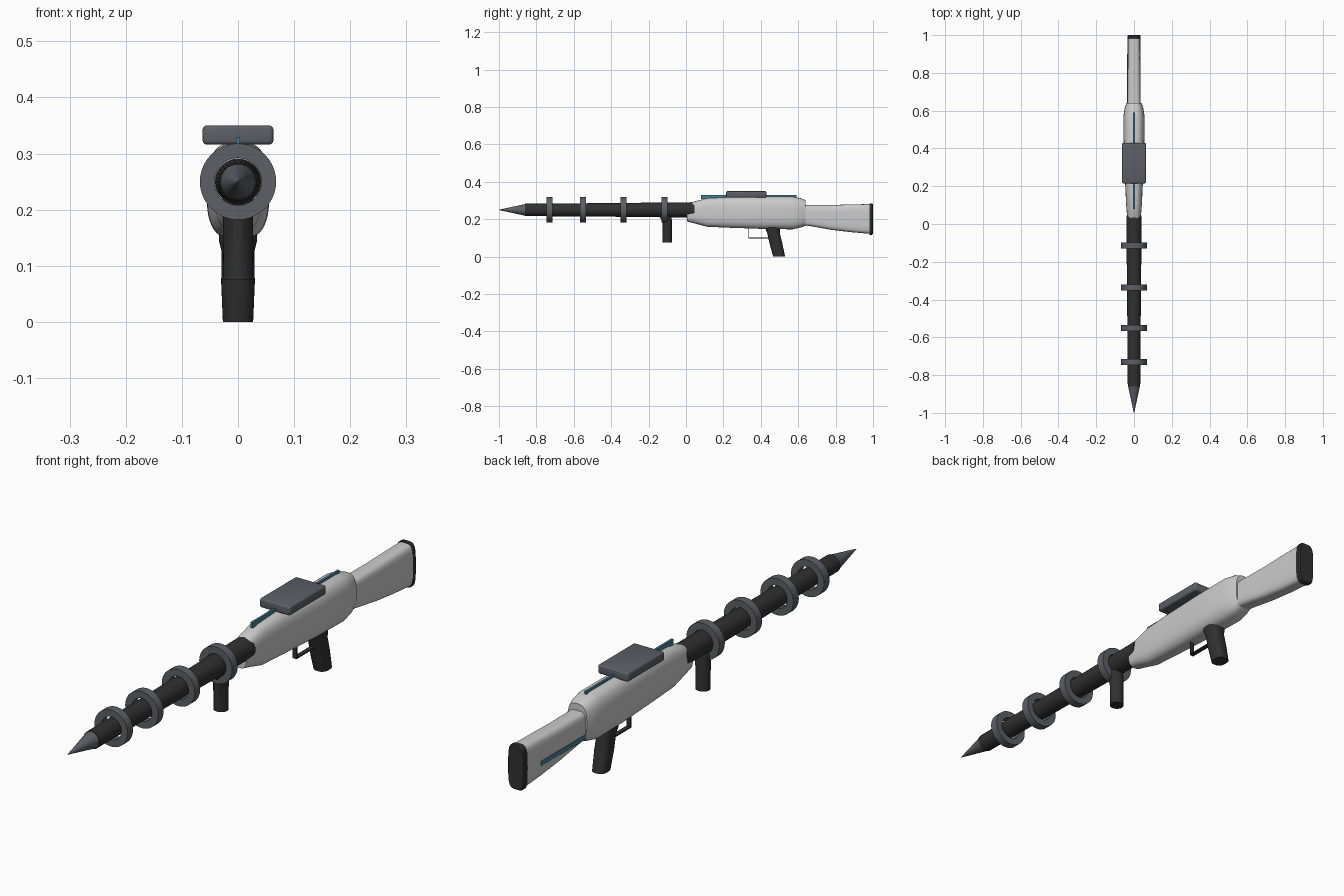
import bpy, bmesh
from math import cos, sin, pi, copysign

if "Cube" in bpy.data.objects:
    bpy.data.objects.remove(bpy.data.objects["Cube"])


def material(name, r, g, b):
    m = bpy.data.materials.new(name)
    m.diffuse_color = (r, g, b, 1)
    m.use_nodes = True
    m.node_tree.nodes["Principled BSDF"].inputs["Base Color"].default_value = m.diffuse_color
    return m


LIGHT = material("light_grey", 0.6, 0.6, 0.62)
BLACK = material("black", 0.03, 0.03, 0.03)
STEEL = material("dark_steel", 0.11, 0.115, 0.135)
TEAL = material("teal", 0.06, 0.22, 0.3)


def finish(name, bm, mat, angle=35):
    bmesh.ops.recalc_face_normals(bm, faces=bm.faces)
    me = bpy.data.meshes.new(name)
    bm.to_mesh(me)
    bm.free()
    ob = bpy.data.objects.new(name, me)
    bpy.context.collection.objects.link(ob)
    me.materials.append(mat)
    bpy.ops.object.select_all(action='DESELECT')
    ob.select_set(True)
    bpy.context.view_layer.objects.active = ob
    bpy.ops.object.shade_smooth_by_angle(angle=angle * pi / 180)
    return ob


def loft(name, sections, mat, axis='Y', power=2, sides=32, closed=False):
    """Superellipse sections: (position, centre, half height, half width)."""
    bm = bmesh.new()
    rings = []
    for pos, mid, h, w in sections:
        ring = []
        for i in range(sides):
            c, s = cos(2 * pi * i / sides), sin(2 * pi * i / sides)
            x = w * copysign(abs(c) ** (2 / power), c)
            v = mid + h * copysign(abs(s) ** (2 / power), s)
            ring.append(bm.verts.new((x, pos, v) if axis == 'Y' else (x, v, pos)))
        rings.append(ring)
    pairs = list(zip(rings, rings[1:])) + ([(rings[-1], rings[0])] if closed else [])
    for a, b in pairs:
        for i in range(sides):
            j = (i + 1) % sides
            bm.faces.new((a[i], a[j], b[j], b[i]))
    if not closed:
        bm.faces.new(rings[0])
        bm.faces.new(rings[-1])
    return finish(name, bm, mat)


def span(y, bottom, top, w):
    return (y, (bottom + top) / 2, (top - bottom) / 2, w)


def box(name, lo, hi, mat, bevel=0):
    bm = bmesh.new()
    bmesh.ops.create_cube(bm, size=1)
    for v in bm.verts:
        v.co = [(a + b) / 2 + c * (b - a) for a, b, c in zip(lo, hi, v.co)]
    if bevel:
        bmesh.ops.bevel(bm, geom=bm.edges[:], offset=bevel, segments=3,
                        profile=0.5, affect='EDGES')
    return finish(name, bm, mat)


# Barrel, pointed tip and rings
Z = 0.25
loft("barrel", [(-0.86, Z, 0.033, 0.033), (-0.45, Z, 0.036, 0.036),
                (0.045, Z, 0.041, 0.041)], BLACK)
loft("barrel_tip", [(-1, Z, 0.001, 0.001), (-0.86, Z, 0.031, 0.031),
                    (-0.85, Z, 0.033, 0.033)], STEEL)
for n, y in enumerate((-0.73, -0.55, -0.335, -0.115)):
    r, q, d = 0.068, 0.042, 0.016
    loft(f"barrel_ring_{n + 1}", [(y - d, Z, q, q), (y - d, Z, r, r),
                                  (y + d, Z, r, r), (y + d, Z, q, q)],
         STEEL, sides=40, closed=True)

# Receiver and stock
loft("receiver", [span(0.005, 0.188, 0.278, 0.032), span(0.045, 0.178, 0.295, 0.037),
                  span(0.11, 0.16, 0.312, 0.042), span(0.22, 0.155, 0.318, 0.047),
                  span(0.42, 0.148, 0.321, 0.055), span(0.57, 0.146, 0.321, 0.056),
                  span(0.615, 0.156, 0.312, 0.049), span(0.64, 0.166, 0.302, 0.04)],
     LIGHT, power=2.8, sides=48)
loft("stock", [span(0.62, 0.168, 0.276, 0.035), span(0.66, 0.164, 0.276, 0.035),
               span(0.78, 0.143, 0.276, 0.034), span(0.88, 0.131, 0.279, 0.034),
               span(0.985, 0.122, 0.281, 0.034)], LIGHT, power=4, sides=40)
loft("butt_pad", [span(0.98, 0.117, 0.284, 0.035), span(0.995, 0.117, 0.284, 0.035),
                  span(1, 0.121, 0.28, 0.031)], BLACK, power=4, sides=40)

# Grips
loft("front_grip", [(0.075, -0.1, 0.025, 0.026), (0.19, -0.1, 0.025, 0.027),
                    (0.212, -0.11, 0.032, 0.028), (0.24, -0.11, 0.03, 0.028)],
     BLACK, axis='Z')
loft("rear_grip", [(0, 0.498, 0.032, 0.027), (0.07, 0.481, 0.034, 0.03),
                   (0.125, 0.468, 0.034, 0.029), (0.145, 0.464, 0.038, 0.034),
                   (0.17, 0.46, 0.038, 0.034)], BLACK, axis='Z', power=2.6)

# Trigger guard
box("guard_front", (-0.008, 0.333, 0.098), (0.008, 0.338, 0.16), BLACK)
box("guard_bottom", (-0.008, 0.333, 0.097), (0.008, 0.455, 0.102), BLACK)

# Top block and teal strips
box("top_block", (-0.063, 0.215, 0.316), (0.063, 0.43, 0.35), STEEL, 0.007)
box("top_rail", (-0.004, 0.08, 0.308), (0.004, 0.59, 0.329), TEAL)
box("stock_strip", (-0.036, 0.64, 0.178), (-0.032, 0.9, 0.196), TEAL)
